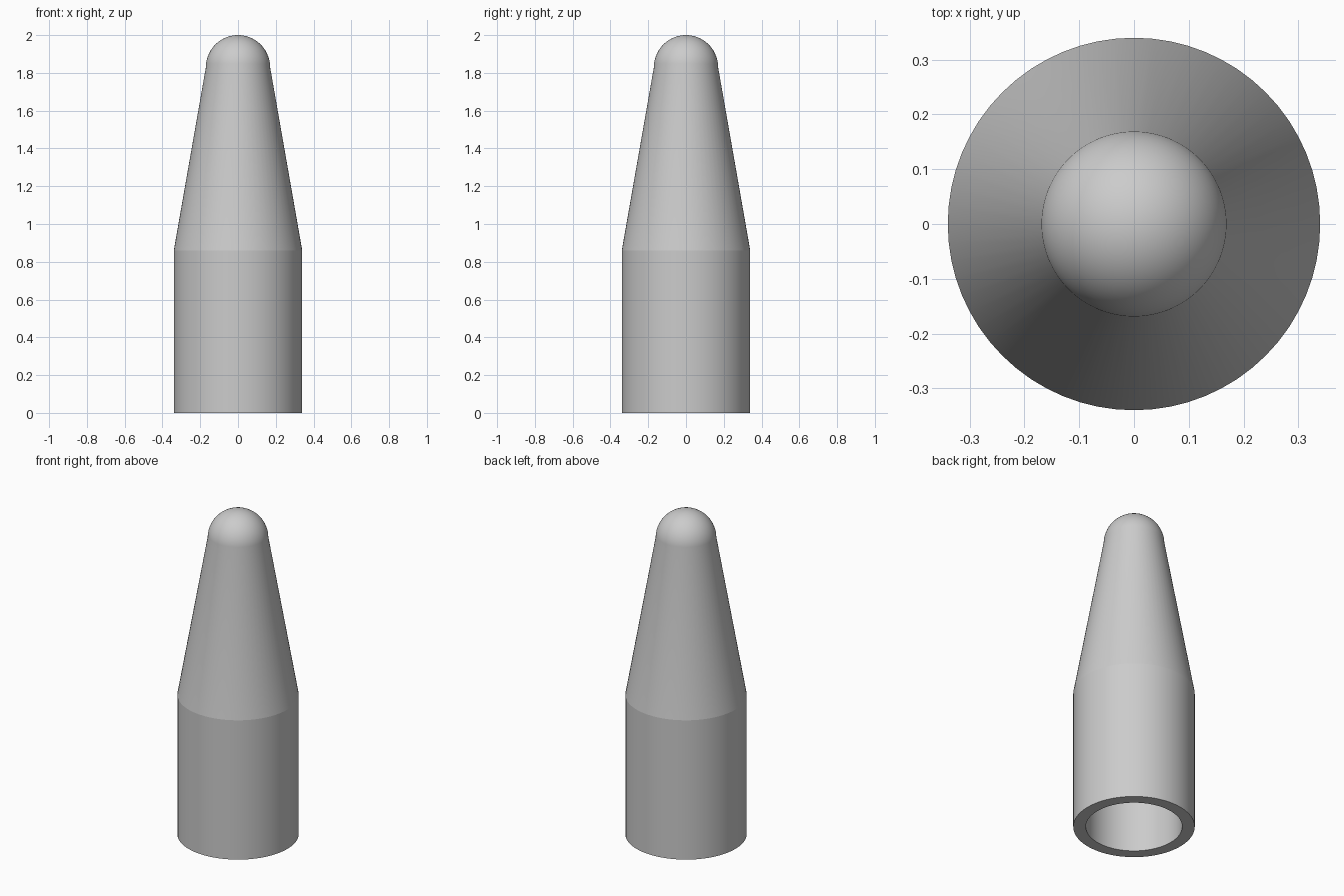
import bpy, bmesh, math

if "Cube" in bpy.data.objects:
    bpy.data.objects.remove(bpy.data.objects["Cube"])

SEGMENTS = 64

grey = bpy.data.materials.new("light_grey")
grey.diffuse_color = (0.6, 0.6, 0.6, 1)
grey.use_nodes = True
grey.node_tree.nodes["Principled BSDF"].inputs["Base Color"].default_value = grey.diffuse_color


def dome(radius, centre_z, steps=14):
    """Quarter arc from the rim up to the axis."""
    return [(radius * math.cos(a), centre_z + radius * math.sin(a))
            for a in (math.pi / 2 * i / steps for i in range(steps + 1))]


def lathe(name, profile):
    """Spin an (r, z) profile around the z axis."""
    bm = bmesh.new()
    verts = [bm.verts.new((r, 0, z)) for r, z in profile]
    edges = [bm.edges.new(pair) for pair in zip(verts, verts[1:])]
    bmesh.ops.spin(bm, geom=verts + edges, cent=(0, 0, 0), axis=(0, 0, 1),
                   angle=math.tau, steps=SEGMENTS, use_merge=True)
    bmesh.ops.remove_doubles(bm, verts=bm.verts, dist=1e-4)
    bmesh.ops.recalc_face_normals(bm, faces=bm.faces)
    mesh = bpy.data.meshes.new(name)
    bm.to_mesh(mesh)
    bm.free()
    mesh.materials.append(grey)
    obj = bpy.data.objects.new(name, mesh)
    bpy.context.collection.objects.link(obj)
    bpy.ops.object.select_all(action='DESELECT')
    obj.select_set(True)
    bpy.context.view_layer.objects.active = obj
    bpy.ops.object.shade_smooth_by_angle(angle=math.radians(8))
    return obj


# Outside: straight base, tapered neck, round tip
outside = [(0.34, 0), (0.34, 0.86)] + dome(0.17, 1.83)
# Inside: hollow with an even wall, open at the bottom
inside = [(0.27, 0), (0.27, 0.85)] + dome(0.10, 1.83)

lathe("hollow_sleeve", inside[::-1] + outside)
